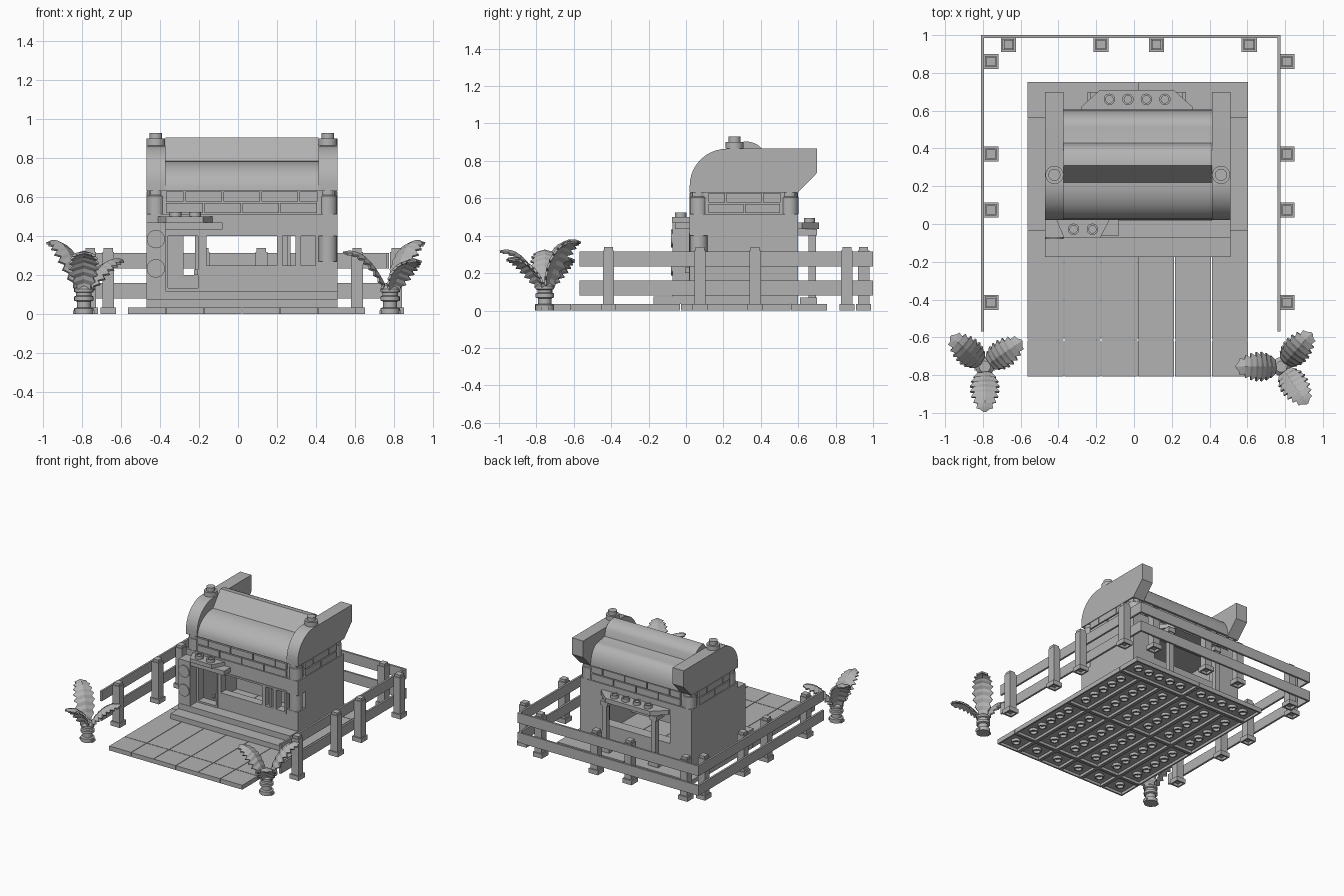
import bpy, bmesh, math
from mathutils import Vector, Matrix

if "Cube" in bpy.data.objects:
    bpy.data.objects.remove(bpy.data.objects["Cube"], do_unlink=True)

GREY = (0.45, 0.45, 0.45, 1)
mat = bpy.data.materials.new("plain grey")
mat.use_nodes = True
mat.diffuse_color = GREY
mat.node_tree.nodes["Principled BSDF"].inputs["Base Color"].default_value = GREY

STUD = 0.0978          # spacing of the building grid
X0, X1 = -0.47, 0.51   # house sides
IX0, IX1 = X0 + STUD, X1 - STUD
CX = (X0 + X1) / 2


def finish(bm, name, smooth=False):
    bmesh.ops.recalc_face_normals(bm, faces=bm.faces)
    mesh = bpy.data.meshes.new(name)
    bm.to_mesh(mesh)
    bm.free()
    mesh.materials.append(mat)
    ob = bpy.data.objects.new(name, mesh)
    bpy.context.collection.objects.link(ob)
    if smooth:
        bpy.ops.object.select_all(action="DESELECT")
        ob.select_set(True)
        bpy.context.view_layer.objects.active = ob
        bpy.ops.object.shade_smooth_by_angle(angle=math.radians(35))
    return ob


def box(bm, x0, x1, y0, y1, z0, z1):
    m = Matrix.Translation(((x0 + x1) / 2, (y0 + y1) / 2, (z0 + z1) / 2))
    m = m @ Matrix.Diagonal((x1 - x0, y1 - y0, z1 - z0, 1))
    bmesh.ops.create_cube(bm, size=1, matrix=m)


def lathe(bm, profile, x, y, closed=False, segs=20):
    rings = [[bm.verts.new((x + r * math.cos(math.tau * k / segs), y + r * math.sin(math.tau * k / segs), z))
              for k in range(segs)] for r, z in profile]
    pairs = list(zip(rings, rings[1:])) + ([(rings[-1], rings[0])] if closed else [])
    for a, b in pairs:
        for k in range(segs):
            n = (k + 1) % segs
            bm.faces.new((a[k], a[n], b[n], b[k]))
    if not closed:
        bm.faces.new(rings[0])
        bm.faces.new(rings[-1])


def prism(bm, points, place, a, b):
    # extrude an outline from a to b; place maps (u, v, depth) to a position
    lo = [bm.verts.new(place(u, v, a)) for u, v in points]
    hi = [bm.verts.new(place(u, v, b)) for u, v in points]
    bm.faces.new(lo)
    bm.faces.new(hi)
    for k in range(len(points)):
        n = (k + 1) % len(points)
        bm.faces.new((lo[k], lo[n], hi[n], hi[k]))


def along_x(y, z, x):
    return (x, y, z)


def along_z(x, y, z):
    return (x, y, z)


def plate(bm, x0, x1, y0, y1, tubes=True):
    # hollow plate with rim walls and tubes underneath
    g, t = 0.002, 0.012
    nx, ny = round((x1 - x0) / STUD), round((y1 - y0) / STUD)
    x0, x1, y0, y1 = x0 + g, x1 - g, y0 + g, y1 - g
    box(bm, x0, x1, y0, y1, 0.02, 0.035)
    for a in (x0, x1 - t):
        box(bm, a, a + t, y0, y1, 0, 0.02)
    for b in (y0, y1 - t):
        box(bm, x0 + t, x1 - t, b, b + t, 0, 0.02)
    if tubes:
        for i in range(1, nx):
            for j in range(1, ny):
                lathe(bm, [(0.033, 0), (0.033, 0.02), (0.024, 0.02), (0.024, 0)],
                      x0 + i * STUD, y0 + j * STUD, True, 16)


def stud(bm, x, y, z, r=0.03, h=0.025):
    lathe(bm, [(r, z), (r, z + h), (r * .65, z + h), (r * .65, z + h - .008)], x, y)


# Base of separate hollow plates
bm = bmesh.new()
bx = [-0.565 + 0.195 * i for i in range(7)]
for a, b in zip(bx, bx[1:]):
    for c, d in ((-0.81, -0.614), (-0.614, -0.03), (-0.03, 0.56)):
        plate(bm, a, b, c, d)
for a, b in ((bx[0], bx[3]), (bx[3], bx[6])):
    plate(bm, a, b, 0.56, 0.755)
finish(bm, "base_plates")

# Front steps
bm = bmesh.new()
box(bm, X0, X1, -0.175, 0.02, 0.035, 0.075)
box(bm, X0, X1, -0.075, 0.1, 0.075, 0.12)
finish(bm, "front_steps")

# Walls with door, window and rear openings
bm = bmesh.new()
box(bm, X0, IX0, 0.02, 0.6, 0.035, 0.5)
box(bm, IX1, X1, 0.115, 0.6, 0.035, 0.5)
box(bm, IX1, X1, 0.02, 0.115, 0.035, 0.27)
box(bm, IX1, X1, 0.02, 0.115, 0.4, 0.5)
box(bm, -0.19, IX1, 0.02, 0.1, 0.12, 0.235)
box(bm, IX0, IX1, 0.02, 0.1, 0.415, 0.5)
box(bm, IX0, IX1, 0.51, 0.6, 0.035, 0.2)
box(bm, IX0, IX1, 0.51, 0.6, 0.43, 0.5)
box(bm, IX0, -0.28, 0.51, 0.6, 0.2, 0.43)
box(bm, 0.31, IX1, 0.51, 0.6, 0.2, 0.43)
box(bm, X0, X1, 0.02, 0.6, 0.5, 0.515)
finish(bm, "house_walls")

# Door and window frames
bm = bmesh.new()
for x0, x1, z0 in ((IX0, -0.19, 0.12), (-0.175, 0.215, 0.235), (0.215, 0.31, 0.235), (0.31, IX1, 0.235)):
    w = 0.014
    for a in (x0, x1 - w):
        box(bm, a, a + w, 0.015, 0.08, z0, 0.415)
    for z in (z0, 0.415 - w):
        box(bm, x0 + w, x1 - w, 0.015, 0.08, z, z + w)
box(bm, -0.19, -0.175, 0.02, 0.1, 0.235, 0.415)
box(bm, 0.25, 0.27, 0.03, 0.07, 0.249, 0.401)
finish(bm, "door_and_window_frames")
bm = bmesh.new()
box(bm, -0.225, -0.205, -0.005, 0.015, 0.2, 0.23)
finish(bm, "door_handle")

# Round corner brick by the window
bm = bmesh.new()
lathe(bm, [(0.048, 0.27), (0.048, 0.4)], X1 - STUD / 2, 0.068)
finish(bm, "round_corner_brick", True)

# Porch column with round ends
bm = bmesh.new()
box(bm, X0, IX0, -0.072, 0.02, 0.12, 0.47)
for z in (0.235, 0.385):
    bmesh.ops.create_cone(bm, cap_ends=True, segments=24, radius1=0.047, radius2=0.047, depth=0.012,
                          matrix=Matrix.Translation((X0 + STUD / 2, -0.074, z)) @ Matrix.Rotation(math.pi / 2, 4, "X"))
finish(bm, "porch_column", True)

# Canopies over door and rear opening
bm = bmesh.new()
prism(bm, [(-0.41, 0.02), (-0.13, 0.02), (-0.18, -0.075), (-0.37, -0.075)], along_z, 0.47, 0.5)
box(bm, IX0, -0.08, -0.06, 0.02, 0.435, 0.47)
for x in (-0.32, -0.22):
    stud(bm, x, -0.028, 0.5)
finish(bm, "door_canopy", True)
bm = bmesh.new()
prism(bm, [(-0.28, 0.6), (0.31, 0.6), (0.31, 0.62), (0.21, 0.71), (-0.18, 0.71), (-0.28, 0.62)], along_z, 0.435, 0.47)
for i in range(4):
    stud(bm, -0.13 + i * STUD, 0.66, 0.47)
finish(bm, "rear_canopy", True)
bm = bmesh.new()
for x in (-0.2, 0.23):
    box(bm, x - 0.02, x + 0.02, 0.655, 0.695, 0.07, 0.435)
    box(bm, x - 0.045, x + 0.045, 0.61, 0.7, 0.035, 0.07)
    box(bm, x - 0.03, x + 0.03, 0.6, 0.7, 0.4, 0.435)
finish(bm, "rear_posts")

# Masonry band: grooved bricks around a core, with round corners
bm = bmesh.new()
box(bm, X0 + 0.015, X1 - 0.015, 0.035, 0.585, 0.515, 0.635)


def courses(lo, hi):
    for row in range(2):
        p = lo - row * STUD
        while p < hi - 0.01:
            yield max(p, lo) + 0.004, min(p + 2 * STUD, hi) - 0.004, 0.52 + row * 0.058
            p += 2 * STUD


for a, b, z in courses(IX0, IX1):
    for y in (0.02, 0.58):
        box(bm, a, b, y, y + 0.02, z, z + 0.05)
for a, b, z in courses(0.115, 0.51):
    for x in (X0, X1 - 0.02):
        box(bm, x, x + 0.02, a, b, z, z + 0.05)
finish(bm, "masonry_band")
bm = bmesh.new()
for x in (X0 + STUD / 2, X1 - STUD / 2):
    for y in (0.068, 0.553):
        lathe(bm, [(0.048, 0.515), (0.048, 0.605), (0.043, 0.61), (0.043, 0.635)], x, y)
finish(bm, "band_corner_rounds", True)


def arc(cy, cz, ry, rz, a0, a1, n=10):
    for k in range(n + 1):
        t = math.radians(a0 + (a1 - a0) * k / n)
        yield cy + ry * math.cos(t), cz + rz * math.sin(t)


# Roof ends with studs, and stepped curved roof between
gable = list(arc(0.22, 0.67, 0.2, 0.195, 180, 90)) + [(0.7, 0.865), (0.7, 0.735), (0.6, 0.632), (0.02, 0.632)]
for name, a, b in (("roof_end_right", X0, IX0), ("roof_end_left", IX1, X1)):
    bm = bmesh.new()
    prism(bm, gable, along_x, a, b)
    c = (a + b) / 2
    lathe(bm, [(0.048, 0.865), (0.048, 0.9), (0.032, 0.9), (0.032, 0.93)], c, 0.26)
    finish(bm, name, True)
roof = (list(arc(0.22, 0.635, 0.195, 0.15, 180, 90)) + list(arc(0.31, 0.83, 0.11, 0.075, 90, 15, 6))
        + [(0.43, 0.8), (0.51, 0.785)] + list(arc(0.51, 0.635, 0.095, 0.15, 90, 0)))
bm = bmesh.new()
prism(bm, roof, along_x, IX0, IX1)
finish(bm, "curved_roof", True)

# Fence rails around three sides
bm = bmesh.new()
for z in (0.08, 0.235):
    box(bm, -0.81, 0.775, 0.985, 1.0, z, z + 0.08)
    for x in (-0.81, 0.76):
        box(bm, x, x + 0.015, -0.57, 0.985, z, z + 0.08)
finish(bm, "fence_rails")

# Fence posts on small feet
bm = bmesh.new()
spots = [(x, 0.95) for x in (-0.665, -0.175, 0.12, 0.61)]
spots += [(x, y) for x in (-0.758, 0.81) for y in (0.86, 0.37, 0.075, -0.415)]
for x, y in spots:
    plate(bm, x - 0.042, x + 0.042, y - 0.042, y + 0.042, False)
    box(bm, x - 0.03, x + 0.03, y - 0.03, y + 0.03, 0.035, 0.32)
    box(bm, x - 0.024, x + 0.024, y - 0.024, y + 0.024, 0.32, 0.34)
finish(bm, "fence_posts")


# Potted palms: ringed stem and three serrated, folded leaves
def palm(side, px, py, turn):
    bm = bmesh.new()
    box(bm, px - 0.055, px + 0.055, py - 0.02, py + 0.02, 0, 0.018)
    lathe(bm, [(0.05, 0), (0.05, 0.03), (0.036, 0.035), (0.036, 0.065), (0.05, 0.07), (0.05, 0.09),
               (0.04, 0.095), (0.04, 0.11), (0.05, 0.115), (0.05, 0.13), (0.03, 0.15)], px, py)
    finish(bm, side + "_palm_stem", True)
    bm = bmesh.new()
    n = 17
    for ang, tip in ((270, 0.32), (35, 0.28), (138, 0.375)):
        d = math.radians(ang + turn)
        out, across = Vector((math.cos(d), math.sin(d), 0)), Vector((-math.sin(d), math.cos(d), 0))
        rows = []
        for i in range(n + 1):
            t = i / n
            w = 0.012 + 0.066 * math.sin(math.pi * t ** 0.9) ** 0.7 * (1 if i % 2 else 0.65) if i < n else 0.004
            mid = Vector((px, py, 0.12 + (tip - 0.12) * math.sin(1.8 * t))) + out * (0.02 + 0.22 * t ** 1.2)
            fwd = out * (0.012 * (i % 2) * (i < n)) - Vector((0, 0, 0.3 * w))
            rows.append([bm.verts.new(v) for v in (mid - across * w + fwd, mid, mid + across * w + fwd)])
        for a, b in zip(rows, rows[1:]):
            for k in (0, 1):
                bm.faces.new((a[k], a[k + 1], b[k + 1], b[k]))
    leaves = finish(bm, side + "_palm_leaves")
    thick = leaves.modifiers.new("thickness", "SOLIDIFY")
    thick.thickness = 0.012
    thick.offset = 0


palm("right", -0.79, -0.755, 0)
palm("left", 0.78, -0.755, -90)
